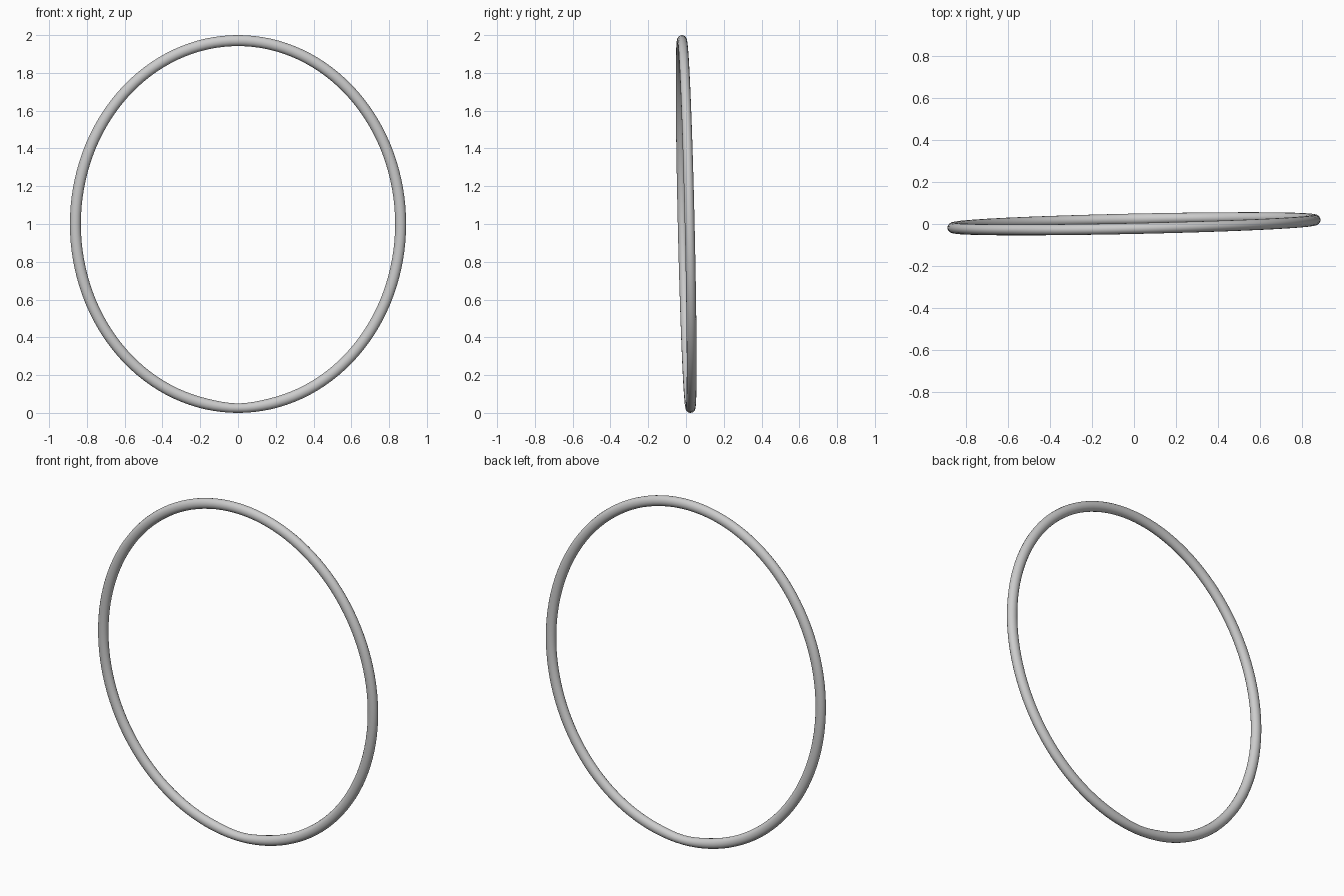
import bpy
import math
from mathutils import Vector

if "Cube" in bpy.data.objects:
    bpy.data.objects.remove(bpy.data.objects["Cube"])

SEGMENTS, SIDES = 128, 16
HALF_WIDTH, HALF_HEIGHT = 0.861, 0.971   # centre line of the oval
RADIAL, DEPTH = 0.029, 0.026             # tube half thickness


def centre(a):
    """Point on the slightly tilted and leaning oval."""
    # shallow squeeze where the tube closes at the bottom
    d = (a - 1.5 * math.pi) / 0.13
    dip = 0.004 * math.exp(-d * d)
    return Vector((HALF_WIDTH * math.cos(a),
                   0.0185 * math.cos(a) - 0.0225 * math.sin(a) + 0.001,
                   1.0 + (HALF_HEIGHT + dip) * math.sin(a))), dip


# Sweep an oval section around the centre line
verts, faces = [], []
for i in range(SEGMENTS):
    a = 2 * math.pi * i / SEGMENTS
    p, dip = centre(a)
    out = Vector((math.cos(a) / HALF_WIDTH, 0, math.sin(a) / HALF_HEIGHT)).normalized()
    for j in range(SIDES):
        b = 2 * math.pi * j / SIDES
        verts.append(p + out * (RADIAL - dip) * math.cos(b)
                     + Vector((0, DEPTH * math.sin(b), 0)))
        i2, j2 = (i + 1) % SEGMENTS, (j + 1) % SIDES
        faces.append((i * SIDES + j, i * SIDES + j2,
                      i2 * SIDES + j2, i2 * SIDES + j))

# Ring
mesh = bpy.data.meshes.new("oval_ring")
mesh.from_pydata(verts, [], faces)
mesh.update()
ring = bpy.data.objects.new("oval_ring", mesh)
bpy.context.collection.objects.link(ring)
bpy.context.view_layer.objects.active = ring
ring.select_set(True)

# Consistent outward normals and smooth shading
bpy.ops.object.mode_set(mode='EDIT')
bpy.ops.mesh.select_all(action='SELECT')
bpy.ops.mesh.normals_make_consistent(inside=False)
bpy.ops.object.mode_set(mode='OBJECT')
bpy.ops.object.shade_smooth()
